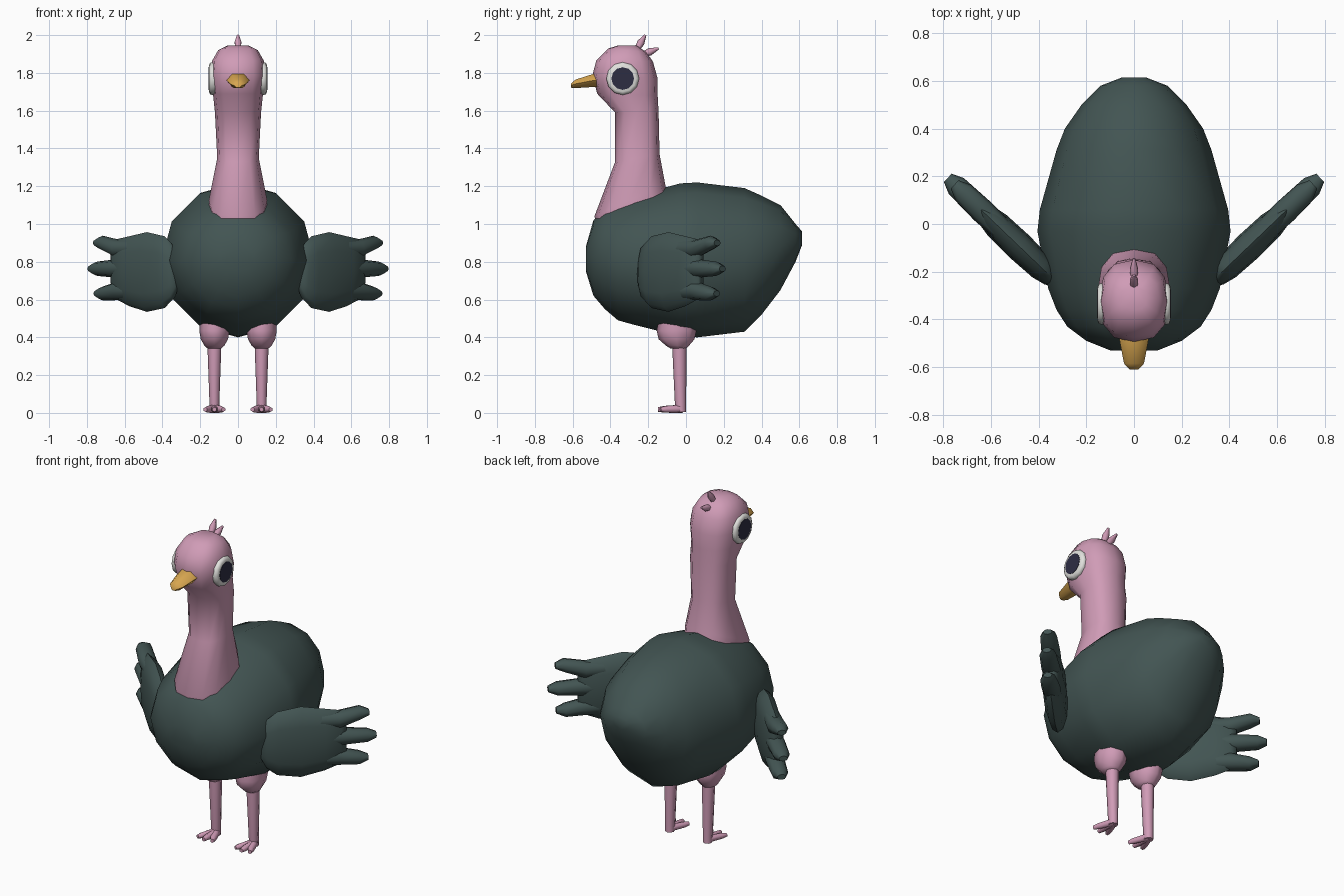
import bpy, bmesh, math
from mathutils import Vector as V


def material(name, rgb):
    m = bpy.data.materials.new(name)
    m.diffuse_color = (*rgb, 1)
    return m


PINK = material("pink skin", (0.63, 0.33, 0.47))
FEATHER = material("dark feather", (0.055, 0.090, 0.086))
HORN = material("yellow horn", (0.68, 0.38, 0.08))
WHITE = material("eye white", (0.75, 0.75, 0.72))
DARK = material("pupil dark", (0.026, 0.026, 0.055))


def loft(name, rings, mat, n=12, power=1.0, angle=60):
    """Skin closed rings, each given as (centre, half axis, half axis)."""
    bm = bmesh.new()
    loops = []
    for c, a, b in rings:
        loop = []
        for i in range(n):
            t = 2 * math.pi * i / n
            ct, st = math.cos(t), math.sin(t)
            ct = math.copysign(abs(ct) ** power, ct)
            st = math.copysign(abs(st) ** power, st)
            loop.append(bm.verts.new(V(c) + V(a) * ct + V(b) * st))
        loops.append(loop)
    for p, q in zip(loops, loops[1:]):
        for i in range(n):
            j = (i + 1) % n
            bm.faces.new((p[i], p[j], q[j], q[i]))
    bm.faces.new(loops[0])
    bm.faces.new(loops[-1])
    bmesh.ops.recalc_face_normals(bm, faces=bm.faces)
    me = bpy.data.meshes.new(name)
    bm.to_mesh(me)
    bm.free()
    me.materials.append(mat)
    ob = bpy.data.objects.new(name, me)
    bpy.context.collection.objects.link(ob)
    bpy.ops.object.select_all(action='DESELECT')
    ob.select_set(True)
    bpy.context.view_layer.objects.active = ob
    bpy.ops.object.shade_smooth_by_angle(angle=math.radians(angle))
    return ob


def tube(name, p, q, radii, mat, n=6):
    """Straight tapered tube; radii are (fraction along, radius)."""
    p, q = V(p), V(q)
    d = (q - p).normalized()
    a = d.cross(V((1, 0, 0)) if abs(d.x) < 0.9 else V((0, 0, 1))).normalized()
    b = d.cross(a)
    return loft(name, [(p.lerp(q, f), a * r, b * r) for f, r in radii], mat, n)


# Body: y, bottom, top, half width
body = [(-0.53, 0.75, 0.88, 0.10), (-0.49, 0.62, 1.02, 0.20),
        (-0.43, 0.55, 1.08, 0.28), (-0.36, 0.49, 1.115, 0.325),
        (-0.27, 0.465, 1.15, 0.36), (-0.03, 0.405, 1.215, 0.405),
        (0.06, 0.40, 1.22, 0.395), (0.31, 0.43, 1.19, 0.325),
        (0.40, 0.52, 1.15, 0.29), (0.50, 0.65, 1.10, 0.22),
        (0.58, 0.80, 1.00, 0.14), (0.615, 0.89, 0.96, 0.05)]
loft("body", [((0, y, (lo + hi) / 2), (w, 0, 0), (0, 0, (hi - lo) / 2))
              for y, lo, hi, w in body], FEATHER)

# Neck and head: front y, front z, back y, back z, half width
neck = [(-0.45, 0.95, -0.09, 1.10, 0.15), (-0.485, 1.04, -0.11, 1.21, 0.155),
        (-0.375, 1.33, -0.14, 1.37, 0.11), (-0.375, 1.59, -0.145, 1.59, 0.122),
        (-0.47, 1.69, -0.15, 1.68, 0.132), (-0.495, 1.79, -0.15, 1.77, 0.145),
        (-0.475, 1.865, -0.175, 1.86, 0.138), (-0.41, 1.93, -0.21, 1.91, 0.105),
        (-0.36, 1.945, -0.26, 1.945, 0.055)]
loft("neck_and_head", [((0, (fy + by) / 2, (fz + bz) / 2), (w, 0, 0),
                        (0, (by - fy) / 2, (bz - fz) / 2))
                       for fy, fz, by, bz, w in neck], PINK, 12, 0.8)

# Beak: y, centre z, half width, half height
loft("beak", [((0, y, z), (w, 0, 0), (0, 0, h)) for y, z, w, h in
              [(-0.45, 1.762, 0.062, 0.042), (-0.49, 1.760, 0.060, 0.040),
               (-0.585, 1.742, 0.042, 0.026), (-0.61, 1.732, 0.018, 0.012)]],
     HORN, 6)

# Crest of two small feathers
for i, (p, q) in enumerate([((0, -0.275, 1.90), (0, -0.215, 2.0)),
                            ((0, -0.26, 1.885), (0, -0.145, 1.93))]):
    tube(f"crest_{i}", p, q, [(0, 0.010), (0.6, 0.020), (1, 0.006)], PINK)

for side, s in (("right", 1), ("left", -1)):
    # Eye: white disc with a rounded rim and a thin pupil plate
    def disc(name, rings, mat):
        loft(name, [((s * x, -0.335, 1.77), (0, r, 0), (0, 0, r))
                    for x, r in rings], mat, 12)
    disc(side + "_eye", [(0.10, 0.08), (0.135, 0.087), (0.148, 0.083),
                         (0.154, 0.070)], WHITE)
    disc(side + "_pupil", [(0.150, 0.060), (0.156, 0.060)], DARK)

    # Wing: a flat palm swept backwards, ending in three feather tips
    along = V((s * 0.72, 0.69, 0))
    across = V((s * 0.69, -0.72, 0))
    root = V((s * 0.36, -0.21, 0))

    def blade(name, rings, n):
        loft(name, [(root + along * u + V((0, 0, (lo + hi) / 2)),
                     across * t, (0, 0, (hi - lo) / 2))
                    for u, lo, hi, t in rings], FEATHER, n, 0.9)
    blade(side + "_wing",
          [(-0.05, 0.66, 0.82, 0.02), (-0.02, 0.60, 0.89, 0.042),
           (0.04, 0.555, 0.935, 0.056), (0.17, 0.535, 0.957, 0.062),
           (0.30, 0.565, 0.935, 0.058), (0.39, 0.60, 0.92, 0.042),
           (0.42, 0.63, 0.90, 0.02)], 12)
    for name, z0, z1, tip in (("upper", 0.868, 0.900, 0.545),
                              ("middle", 0.765, 0.763, 0.585),
                              ("lower", 0.647, 0.632, 0.540)):
        blade(f"{side}_{name}_feather",
              [(0.24, z0 - 0.05, z0 + 0.05, 0.045),
               (0.38, z0 - 0.05, z0 + 0.05, 0.052),
               (tip - 0.05, z1 - 0.038, z1 + 0.038, 0.046),
               (tip, z1 - 0.016, z1 + 0.016, 0.024)], 8)

    # Thigh and shin: z, centre y, half width, half depth
    x = s * 0.125
    for name, rings in (
            ("thigh", [(0.52, -0.05, 0.075, 0.09), (0.435, -0.05, 0.080, 0.105),
                       (0.39, -0.05, 0.072, 0.095), (0.355, -0.045, 0.052, 0.060),
                       (0.34, -0.04, 0.035, 0.040)]),
            ("shin", [(0.40, -0.035, 0.037, 0.038), (0.33, -0.035, 0.036, 0.037),
                      (0.05, -0.029, 0.026, 0.030), (0.005, -0.026, 0.026, 0.026)])):
        loft(f"{side}_{name}", [((x, y, z), (w, 0, 0), (0, d, 0))
                                for z, y, w, d in rings], PINK, 8)

    # Three toes
    for i, (dx, y) in enumerate([(-0.048, -0.125), (0, -0.138), (0.048, -0.125)]):
        tube(f"{side}_toe_{i}", (x, -0.02, 0.022), (x + dx, y - 0.01, 0.018),
             [(0, 0.022), (0.75, 0.018), (1, 0.012)], PINK)

# Stand the feet exactly on the floor
bpy.context.view_layer.update()
low = min((o.matrix_world @ v.co).z for o in bpy.data.objects for v in o.data.vertices)
for o in bpy.data.objects:
    o.location.z -= low
